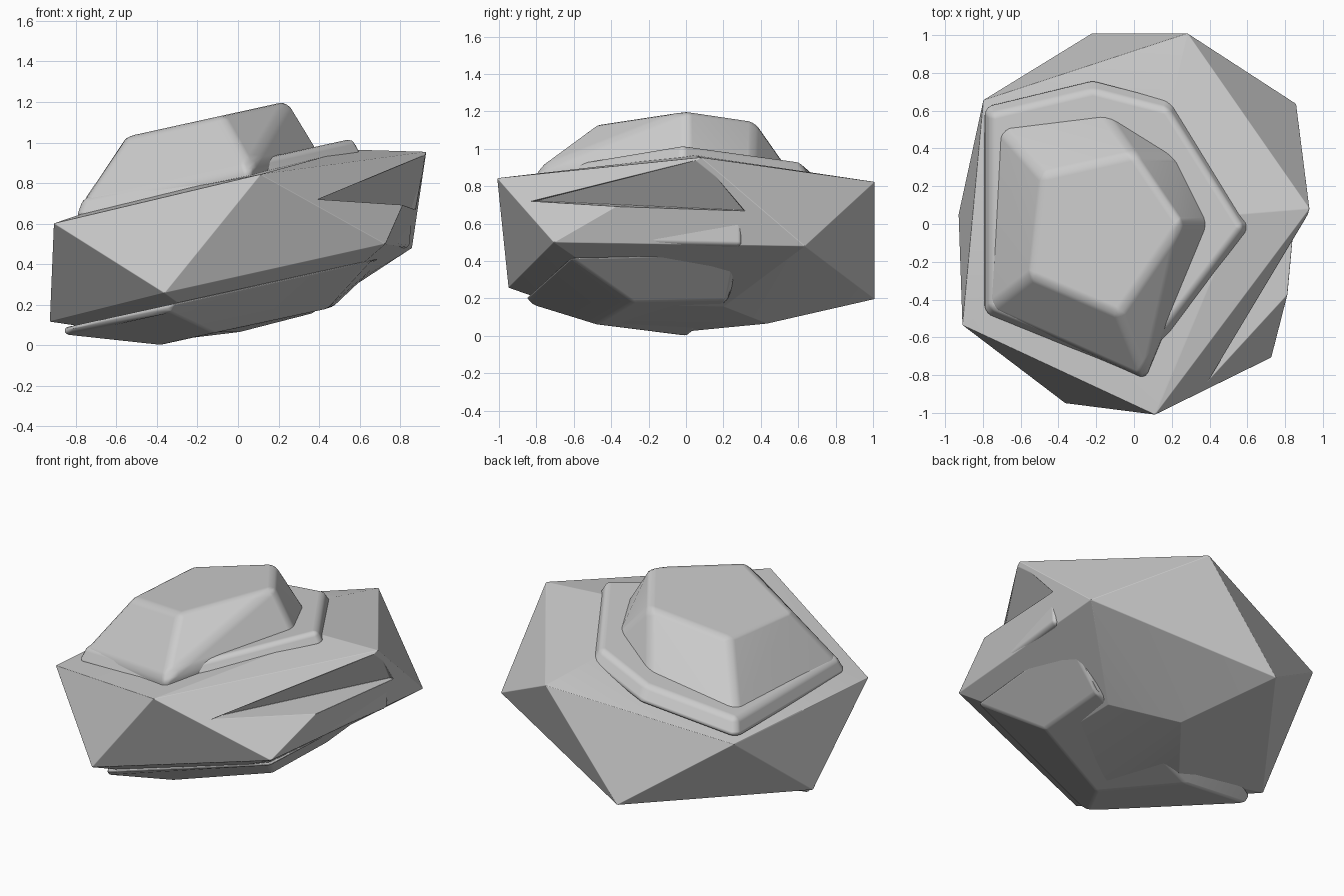
import bpy, bmesh, math
from mathutils import Vector

if "Cube" in bpy.data.objects:
    bpy.data.objects.remove(bpy.data.objects["Cube"])

SLOPE = 0.22  # the rock strata all tilt up toward +x


def tilted(points, level):
    return [(x, y, level + SLOPE * x) for x, y in points]


def hull(name, points, bevel=0.03, grow=1.0):
    centre = Vector((-0.02, 0.0, 0.52))
    bm = bmesh.new()
    for p in points:
        bm.verts.new(centre + (Vector(p) - centre) * grow)
    res = bmesh.ops.convex_hull(bm, input=bm.verts[:])
    loose = [v for v in bm.verts if not v.link_faces]
    bmesh.ops.delete(bm, geom=loose, context='VERTS')
    bmesh.ops.dissolve_limit(bm, angle_limit=math.radians(5),
                             verts=bm.verts[:], edges=bm.edges[:])
    bmesh.ops.recalc_face_normals(bm, faces=bm.faces[:])
    mesh = bpy.data.meshes.new(name)
    bm.to_mesh(mesh)
    bm.free()
    ob = bpy.data.objects.new(name, mesh)
    bpy.context.collection.objects.link(ob)
    if bevel:
        add_bevel(ob, bevel)
    return ob


def add_bevel(ob, width):
    for poly in ob.data.polygons:
        poly.use_smooth = True
    mod = ob.modifiers.new("rounded_edges", 'BEVEL')
    mod.width = width
    mod.segments = 3
    mod.limit_method = 'ANGLE'
    mod.angle_limit = math.radians(15)
    mod.harden_normals = True


# Main faceted boulder: two staggered tilted pentagons with blunt ends
upper = [(0.11, -1.0, 0.84), (0.92, 0.08, 0.95), (0.28, 1.0, 0.82),
         (-0.79, 0.65, 0.60), (-0.90, -0.53, 0.60)]
lower = [(-0.36, -0.94, 0.26), (0.72, -0.70, 0.50), (0.85, 0.63, 0.48),
         (-0.22, 1.0, 0.20), (-0.92, 0.05, 0.12)]
crown = tilted([(0.55, 0.05), (0.18, 0.58), (-0.5, 0.4), (-0.55, -0.35), (0.06, -0.6)], 0.84)
base = [(0.01, 0.43, 0.07), (-0.32, 0.02, 0.03), (-0.1, -0.4, 0.07),
        (0.34, -0.22, 0.17), (0.36, 0.2, 0.16)]
body = hull("boulder_body", upper + lower + crown + base, bevel=0, grow=1.01)

# Wedge notch under the right-hand upper edge
notch = hull("notch_cutter", [(0.38, -0.81, 0.72), (0.94, 0.08, 0.945), (0.85, 0.31, 0.67),
                              (0.76, 0.12, 0.69), (1.3, 0.1, 0.95), (1.3, 0.35, 0.67),
                              (0.7, -1.1, 0.71), (1.3, -0.8, 0.69)], bevel=0)
notch.hide_render = True
notch.hide_viewport = True
cut = body.modifiers.new("notch", 'BOOLEAN')
cut.operation = 'DIFFERENCE'
cut.object = notch
cut.solver = 'EXACT'
add_bevel(body, 0.03)

# Lip below the notch
hull("side_lip", [(0.71, -0.71, 0.50), (0.86, 0.30, 0.67), (0.85, 0.30, 0.48),
                  (0.42, -0.80, 0.69), (0.62, 0.25, 0.70), (0.5, -0.6, 0.46),
                  (0.5, 0.25, 0.45)], bevel=0.025)

# Ledge running round the cap
ledge_low = [(-0.80, 0.63), (-0.22, 0.77), (0.2, 0.66), (0.62, -0.02),
             (0.20, -0.58), (-0.02, -0.80), (-0.80, -0.48)]
ledge_top = [(x * 0.94 - 0.01, y * 0.92) for x, y in ledge_low]
hull("upper_ledge", tilted(ledge_low, 0.80) + tilted(ledge_top, 0.895)
     + tilted([(-0.2, 0), (0.2, 0)], 0.6))

# Steep five-sided cap
cap_low = [(0.40, 0.0), (0.22, 0.36), (-0.15, 0.59), (-0.72, 0.52), (-0.77, -0.45), (0.06, -0.82)]
cap_top = [(0.25, 0.0), (0.0, 0.37), (-0.49, 0.26), (-0.55, -0.28), (-0.08, -0.48)]
hull("top_cap", tilted(cap_low, 0.75) + tilted(cap_low, 0.87) + tilted(cap_top, 1.15), bevel=0.035)

# Stepped slab under the front half
slab_rim = [(-0.86, 0.02), (-0.82, -0.12), (-0.32, -0.86), (0.66, -0.62), (0.73, 0.27), (0.5, 0.3), (-0.5, 0.2)]
slab_mid = [(-0.86, -0.02), (-0.34, -0.82), (0.55, -0.58), (0.64, 0.28)]
slab_base = [(-0.39, 0.0, 0.0), (-0.6, 0.0, 0.04), (-0.12, -0.48, 0.06), (0.44, -0.28, 0.18),
             (0.47, 0.22, 0.19)]
hull("under_slab", tilted(slab_rim, 0.275) + tilted(slab_mid, 0.24) + slab_base, bevel=0.025)
